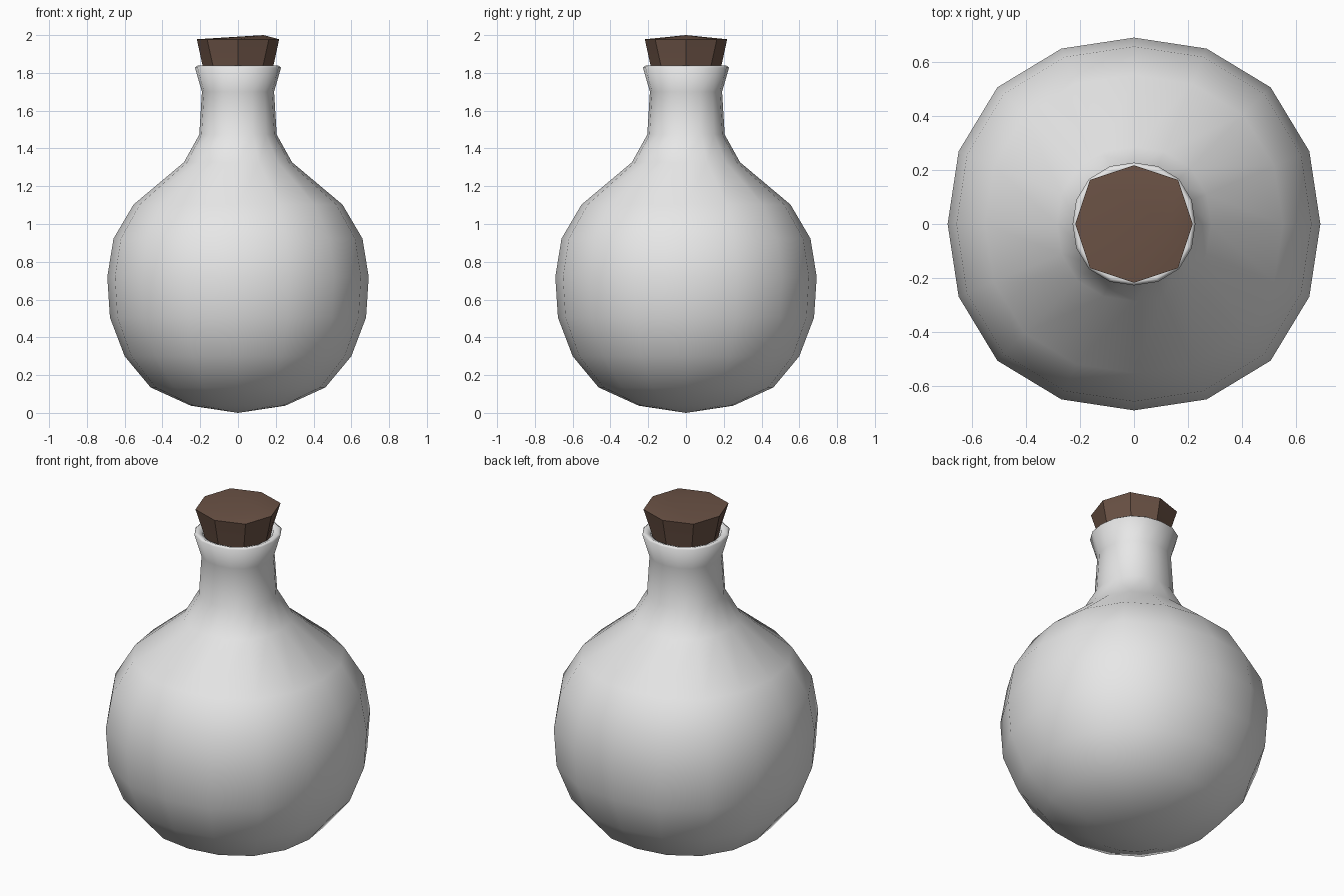
import bpy
import bmesh
import math

cube = bpy.data.objects.get("Cube")
if cube:
    bpy.data.objects.remove(cube)


def make_material(name, color):
    mat = bpy.data.materials.new(name)
    mat.use_nodes = True
    mat.diffuse_color = color
    mat.node_tree.nodes["Principled BSDF"].inputs["Base Color"].default_value = color
    return mat


def ring(bm, radius, z, sides, bulge=0.0):
    """One horizontal loop; bulge pushes the diagonals outwards."""
    verts = []
    for i in range(sides):
        a = math.tau * i / sides
        r = radius * (1 + bulge * math.sin(2 * a) ** 2)
        verts.append(bm.verts.new((r * math.cos(a), r * math.sin(a), z)))
    return verts


def bridge(bm, low, high):
    n = len(low)
    for i in range(n):
        j = (i + 1) % n
        bm.faces.new((low[i], low[j], high[j], high[i]))


def fan(bm, loop, tip):
    center = bm.verts.new(tip)
    for i, v in enumerate(loop):
        bm.faces.new((v, loop[(i + 1) % len(loop)], center))


def finish(bm, name, mat, angle):
    bmesh.ops.recalc_face_normals(bm, faces=bm.faces)
    mesh = bpy.data.meshes.new(name)
    bm.to_mesh(mesh)
    bm.free()
    mesh.materials.append(mat)
    obj = bpy.data.objects.new(name, mesh)
    bpy.context.collection.objects.link(obj)
    bpy.ops.object.select_all(action="DESELECT")
    obj.select_set(True)
    bpy.context.view_layer.objects.active = obj
    bpy.ops.object.shade_smooth_by_angle(angle=math.radians(angle))
    return obj


glass = make_material("pale_grey", (0.8, 0.8, 0.8, 1))
cork = make_material("cork_brown", (0.147, 0.085, 0.06, 1))

# Round flask: belly, shoulder, neck, flared lip and inner wall (radius, height)
profile = [(0.25, 0.038), (0.463, 0.135), (0.60, 0.30), (0.678, 0.505),
           (0.692, 0.72), (0.659, 0.923), (0.553, 1.103), (0.286, 1.327),
           (0.205, 1.473), (0.191, 1.70), (0.228, 1.828), (0.215, 1.838),
           (0.185, 1.825), (0.17, 1.72)]
bm = bmesh.new()
loops = [ring(bm, r, z, 16, 0.037) for r, z in profile]
for low, high in zip(loops, loops[1:]):
    bridge(bm, low, high)
fan(bm, loops[0], (0, 0, 0))
fan(bm, loops[-1], (0, 0, 1.72))
finish(bm, "flask_body", glass, 80)

# Tapered eight-sided stopper with a slightly raised top
bm = bmesh.new()
bottom = ring(bm, 0.165, 1.73, 8)
middle = ring(bm, 0.188, 1.84, 8)
top = ring(bm, 0.218, 1.978, 8, 0.06)
bridge(bm, bottom, middle)
bridge(bm, middle, top)
bm.faces.new(bottom)
fan(bm, top, (0.135, 0, 2.0))
finish(bm, "stopper", cork, 35)
